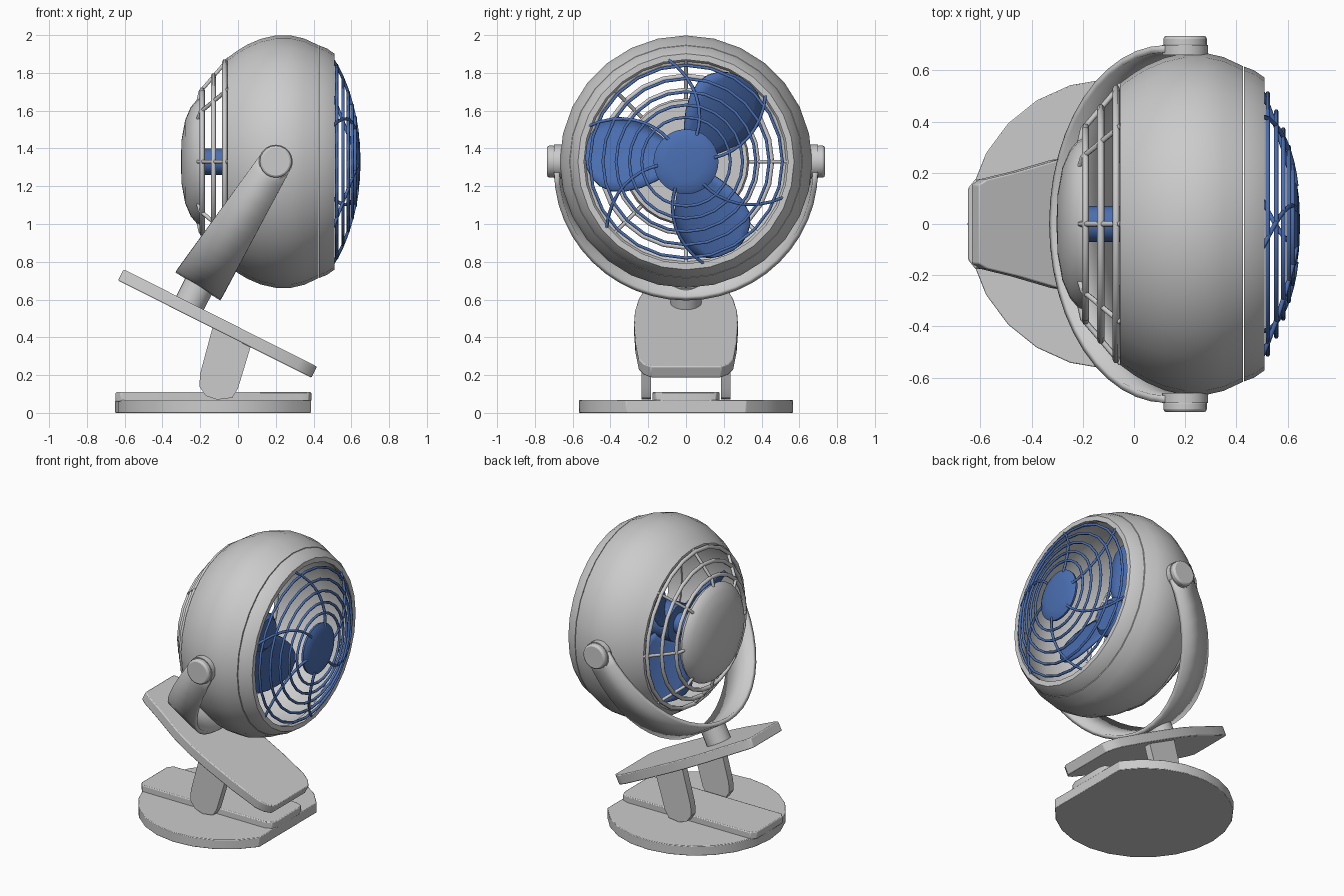
import bpy, bmesh
from math import sin, cos, pi, radians
from mathutils import Vector

if "Cube" in bpy.data.objects:
    bpy.data.objects.remove(bpy.data.objects["Cube"])

CZ = 1.33  # height of the fan axis (runs along x)
blue = bpy.data.materials.new("blue")
blue.diffuse_color = (0.07, 0.16, 0.45, 1)
blue.use_nodes = True
blue.node_tree.nodes["Principled BSDF"].inputs["Base Color"].default_value = blue.diffuse_color


def finish(name, bm, mat=None, angle=35):
    bmesh.ops.recalc_face_normals(bm, faces=bm.faces)
    me = bpy.data.meshes.new(name)
    bm.to_mesh(me)
    bm.free()
    me.shade_smooth()
    me.set_sharp_from_angle(angle=radians(angle))
    ob = bpy.data.objects.new(name, me)
    bpy.context.collection.objects.link(ob)
    if mat:
        me.materials.append(mat)
    return ob


def polar(x, r, a):
    return Vector((x, r * cos(a), CZ + r * sin(a)))


def lathe(name, profile, segs=28, closed=False, mat=None):
    """Spin (x, radius) points around the fan axis."""
    bm = bmesh.new()
    rings = [[bm.verts.new(polar(x, r, 2 * pi * i / segs)) for i in range(segs)]
             for x, r in profile]
    pairs = list(zip(rings, rings[1:]))
    if closed:
        pairs.append((rings[-1], rings[0]))
    else:
        bm.faces.new(rings[0])
        bm.faces.new(rings[-1])
    for a, b in pairs:
        for i in range(segs):
            j = (i + 1) % segs
            bm.faces.new((a[i], a[j], b[j], b[i]))
    return finish(name, bm, mat)


def prism(name, outline, offset, bevel=0.0):
    """Extrude a planar outline by an offset vector."""
    bm = bmesh.new()
    f = bm.faces.new([bm.verts.new(p) for p in outline])
    ext = bmesh.ops.extrude_face_region(bm, geom=[f], use_keep_orig=True)
    vs = [g for g in ext["geom"] if isinstance(g, bmesh.types.BMVert)]
    bmesh.ops.translate(bm, verts=vs, vec=Vector(offset))
    ob = finish(name, bm)
    if bevel:
        m = ob.modifiers.new("bevel", "BEVEL")
        m.width, m.segments = bevel, 2
    return ob


def rod(name, a, b, radius, segs=20):
    a, b = Vector(a), Vector(b)
    rot = (b - a).to_track_quat('Z', 'Y').to_matrix()
    pts = [a + rot @ Vector((radius * cos(t), radius * sin(t), 0))
           for t in (2 * pi * i / segs for i in range(segs))]
    return prism(name, pts, b - a)


def wires(name, paths, radius, mat=None):
    """Tubes along (points, cyclic) paths."""
    cu = bpy.data.curves.new(name, 'CURVE')
    cu.dimensions = '3D'
    cu.bevel_depth, cu.bevel_resolution, cu.use_fill_caps = radius, 1, True
    for pts, cyclic in paths:
        sp = cu.splines.new('POLY')
        sp.points.add(len(pts) - 1)
        for q, p in zip(sp.points, pts):
            q.co = (*p, 1)
        sp.use_cyclic_u = cyclic
    if mat:
        cu.materials.append(mat)
    ob = bpy.data.objects.new(name, cu)
    bpy.context.collection.objects.link(ob)
    return ob


def circle(x, r, n=24):
    return [polar(x, r, 2 * pi * i / n) for i in range(n)], True


# Housing shell and front lip
lathe("housing", [(-.055, .55), (.0, .59), (.05, .62), (.12, .65), (.2, .668), (.28, .668),
                  (.35, .652), (.425, .617), (.425, .57), (.32, .62), (.2, .635),
                  (.05, .59), (-.055, .53)], closed=True)
lathe("front_lip", [(.43, .615), (.47, .6), (.51, .572), (.51, .54), (.48, .54), (.43, .565)],
      closed=True)

# Motor cap and rear guard
lathe("motor_cap", [(-.18, .325), (-.2, .335), (-.22, .325), (-.25, .29), (-.28, .22),
                    (-.298, .12), (-.302, .03)])
wires("rear_guard_rings", [circle(-.19, .38), circle(-.13, .455), circle(-.07, .53)], .014)
wires("rear_guard_spokes", [([polar(-.215, .3, k * pi / 4), polar(-.2, .37, k * pi / 4),
                              polar(-.05, .545, k * pi / 4)], False) for k in range(8)], .011)


# Front guard: domed rings, swept spokes and centre cap
def dome(r):
    return .642 - .13 * (r / .53) ** 2.2


wires("front_guard_rings", [circle(dome(r), r) for r in (.51, .44, .37, .3, .235)], .009, blue)
spokes = []
for k in range(6):
    pts = []
    for i in range(9):
        t = i / 8
        r = .15 + .4 * t
        pts.append(polar(dome(r), r, radians(40 + 60 * k - 32 * (1 - t ** 1.3))))
    spokes.append((pts, False))
wires("front_guard_spokes", spokes, .009, blue)
lathe("front_guard_cap", [(.6, .15), (.61, .17), (.625, .172), (.638, .15), (.645, .1),
                          (.648, .03)], mat=blue)

# Fan hub, shaft and three pitched blades
lathe("fan_shaft", [(-.19, .07), (.05, .07), (.05, .13), (.2, .13), (.23, .1)], 20, mat=blue)
shape = [(.08, .07), (.15, .12), (.22, .16), (.3, .188), (.38, .195), (.44, .175),
         (.49, .135), (.52, .085), (.532, .035)]
for k in range(3):
    a = radians(54 + 120 * k)
    bm = bmesh.new()
    rows = []
    for r, w in shape:
        row = []
        for j in range(7):
            t = w * (j / 3 - 1)
            p = polar(.12 + .6 * t - .8 * t * t, r, a)
            row.append(bm.verts.new(p + Vector((0, -sin(a), cos(a))) * t))
        rows.append(row)
    for p, q in zip(rows, rows[1:]):
        for j in range(6):
            bm.faces.new((p[j], p[j + 1], q[j + 1], q[j]))
    blade = finish(f"blade_{k + 1}", bm, blue)
    m = blade.modifiers.new("thickness", "SOLIDIFY")
    m.thickness, m.offset = .015, 0

# Yoke strap, swept as a tilted half loop
pivot = Vector((.2, 0, CZ))
down = Vector((-.53, 0, -.848))
across = Vector((.848, 0, -.53))
bm = bmesh.new()
prev = None
for i in range(25):
    t = pi * i / 24
    c = pivot + Vector((0, .685 * cos(t), 0)) + down * .765 * sin(t)
    w = .088 + .052 * sin(t)
    row = [bm.verts.new(c + across * s * w) for s in (-1, 1)]
    if prev:
        bm.faces.new((prev[0], prev[1], row[1], row[0]))
    prev = row
yoke = finish("yoke", bm)
m = yoke.modifiers.new("thickness", "SOLIDIFY")
m.thickness, m.offset = .028, 0

# Pivot ends, knobs and hinge arms on both sides
for side, s in (("left", -1), ("right", 1)):
    rod(f"{side}_yoke_end", (.2, s * .66, CZ), (.2, s * .7, CZ), .09)
    knob = rod(f"{side}_knob", (.2, s * .69, CZ), (.2, s * .735, CZ), .085)
    m = knob.modifiers.new("bevel", "BEVEL")
    m.width, m.segments, m.limit_method = .012, 2, 'ANGLE'
    arm = [(-.13, .47), (-.2, .21), (-.205, .14), (-.17, .09), (-.11, .07), (-.03, .08),
           (0, .13), (.07, .36)]
    prism(f"{side}_hinge_arm", [Vector((x, s * .185, z)) for x, z in arm], (0, s * .05, 0))

# Neck between yoke and clamp
rod("neck", pivot + down * .75, (-.275, 0, .54), .082)

# Tilted upper clamp plate
start, end = Vector((-.605, 0, .76)), Vector((.418, 0, .245))
half = [(0, .155), (.03, .175), (.15, .205), (.3, .25), (.42, .27), (.55, .275), (.75, .268),
        (.92, .25), (.97, .225), (1, .185)]
outline = [start.lerp(end, t) + Vector((0, w, 0)) for t, w in half]
outline += [Vector((p.x, -p.y, p.z)) for p in reversed(outline)]
prism("clamp_plate", outline, (-.03, 0, -.059), .006)

# Base: disc with a flat front edge, and raised bar
n = 24
arc = [radians(34) + (2 * pi - radians(68)) * i / (n - 4) for i in range(n - 3)]
prism("base", [Vector((-.083 + .567 * cos(a), .567 * sin(a), 0)) for a in arc], (0, 0, .067), .004)
bar = [(-.648, .14), (-.62, .175), (.33, .178), (.375, .16), (.388, .12)]
prism("base_bar", [Vector((x, y, .06)) for x, y in bar] +
      [Vector((x, -y, .06)) for x, y in reversed(bar)], (0, 0, .05), .006)
